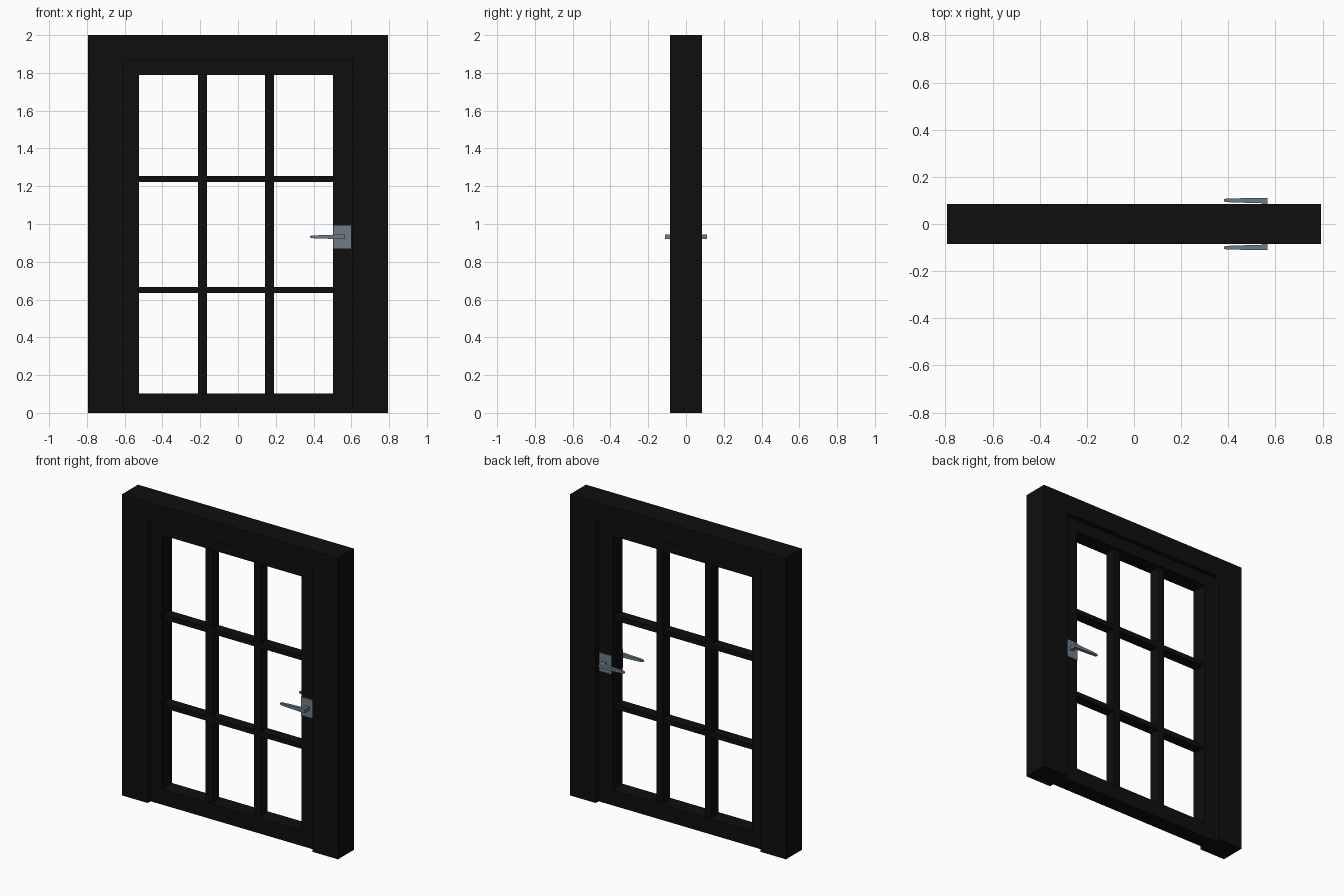
import bpy, bmesh
from mathutils import Vector

if "Cube" in bpy.data.objects:
    bpy.data.objects.remove(bpy.data.objects["Cube"])


def material(name, rgb):
    m = bpy.data.materials.new(name)
    m.diffuse_color = (*rgb, 1)
    m.use_nodes = True
    m.node_tree.nodes["Principled BSDF"].inputs["Base Color"].default_value = m.diffuse_color
    return m


BLACK = material("black_paint", (0.0045, 0.0045, 0.0045))
STEEL = material("blue_grey_metal", (0.15, 0.2, 0.245))


def mesh_object(name, bm, mat):
    bmesh.ops.recalc_face_normals(bm, faces=bm.faces)
    me = bpy.data.meshes.new(name)
    bm.to_mesh(me)
    bm.free()
    me.materials.append(mat)
    ob = bpy.data.objects.new(name, me)
    bpy.context.collection.objects.link(ob)
    return ob


def box(name, x, y, z, mat):
    bm = bmesh.new()
    bmesh.ops.create_cube(bm, size=1)
    for v in bm.verts:
        v.co = Vector(r[0] + (c + 0.5) * (r[1] - r[0]) for c, r in zip(v.co, (x, y, z)))
    return mesh_object(name, bm, mat)


def loft(name, rings, mat):
    """Skin a list of equal-length point rings and cap both ends."""
    bm = bmesh.new()
    loops = [[bm.verts.new(p) for p in ring] for ring in rings]
    n = len(loops[0])
    for a, b in zip(loops, loops[1:]):
        for i in range(n):
            j = (i + 1) % n
            bm.faces.new((a[i], a[j], b[j], b[i]))
    bm.faces.new(loops[0])
    bm.faces.new(loops[-1])
    return mesh_object(name, bm, mat)


# Outer frame: two jambs and the head
FY = (-0.084, 0.084)
for side, s in (("left", -1), ("right", 1)):
    box(f"{side}_jamb", sorted((s * 0.605, s * 0.794)), FY, (0, 2), BLACK)
box("head_frame", (-0.605, 0.605), FY, (1.87, 2), BLACK)

# Door leaf: stiles and rails, set back from the frame
LY = (-0.053, 0.053)
box("left_stile", (-0.605, -0.523), LY, (0, 1.87), BLACK)
box("right_stile", (0.502, 0.605), LY, (0, 1.87), BLACK)
box("top_rail", (-0.523, 0.502), LY, (1.79, 1.87), BLACK)
box("bottom_rail", (-0.523, 0.502), LY, (0, 0.103), BLACK)

# Glazing bars dividing the opening into nine
for i, x in enumerate((-0.188, 0.166)):
    box(f"upright_bar_{i + 1}", (x - 0.024, x + 0.024), (-0.036, 0.036), (0.103, 1.79), BLACK)
for i, z in enumerate((0.65, 1.238)):
    box(f"cross_bar_{i + 1}", (-0.523, 0.502), (-0.034, 0.034), (z - 0.016, z + 0.016), BLACK)

# Handle set on both faces: plate, spindle and tapered lever
ZH = 0.932
for side, s in (("front", -1), ("back", 1)):
    box(f"{side}_handle_plate", (0.505, 0.597), sorted((s * 0.053, s * 0.06)),
        (0.87, 0.993), STEEL)
    box(f"{side}_handle_spindle", (0.543, 0.567), sorted((s * 0.058, s * 0.09)),
        (ZH - 0.011, ZH + 0.011), STEEL)
    rings = []
    for x, y0, y1, h in ((0.567, 0.088, 0.111, 0.012), (0.543, 0.088, 0.111, 0.012),
                         (0.44, 0.091, 0.109, 0.009), (0.39, 0.093, 0.108, 0.007),
                         (0.382, 0.096, 0.105, 0.004)):
        rings.append([(x, s * y0, ZH - h), (x, s * y1, ZH - h),
                      (x, s * y1, ZH + h), (x, s * y0, ZH + h)])
    loft(f"{side}_handle_lever", rings, STEEL)
